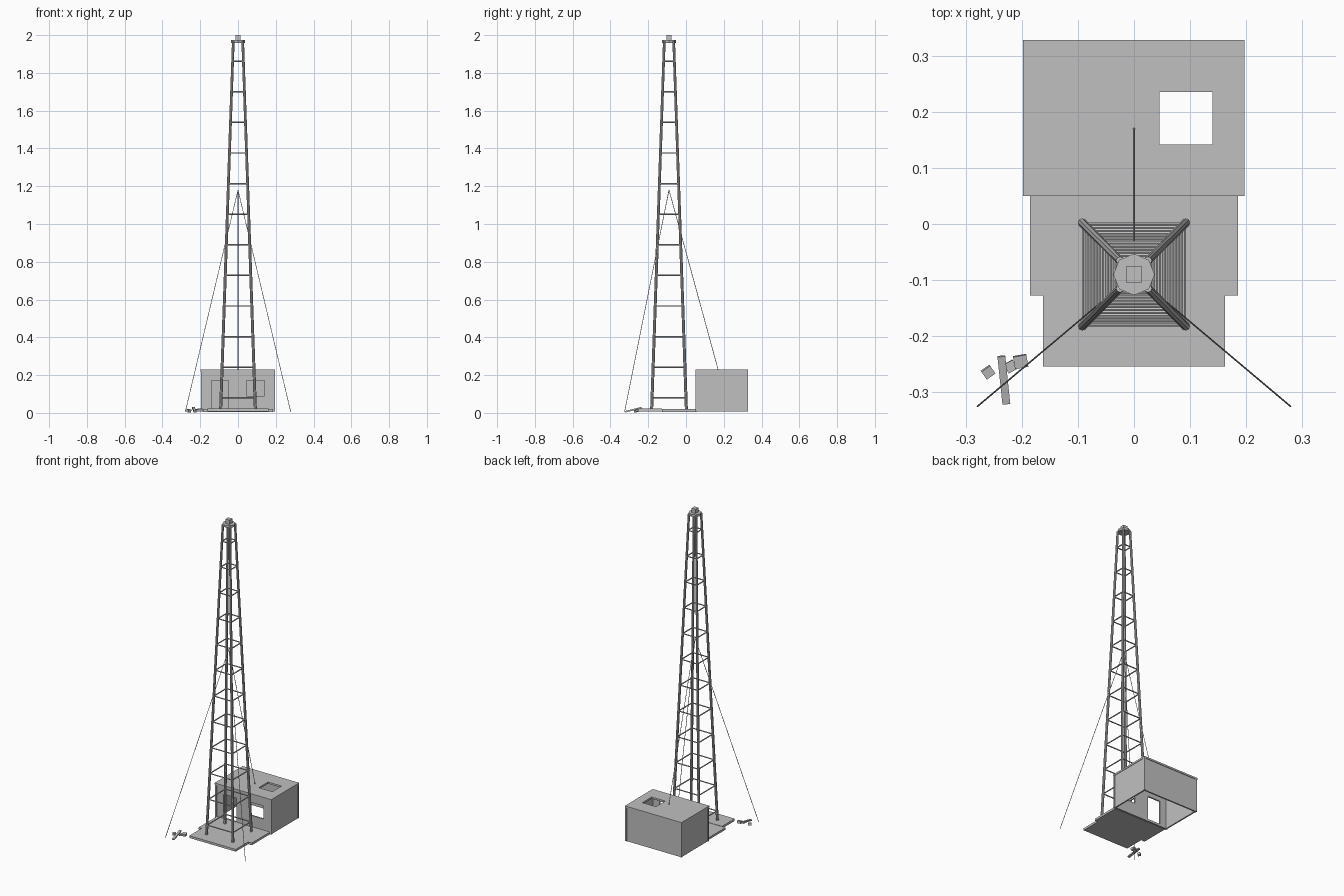
import bpy, bmesh, math
from mathutils import Vector, Matrix

if "Cube" in bpy.data.objects:
    bpy.data.objects.remove(bpy.data.objects["Cube"])

grey = bpy.data.materials.new("concrete_grey")
grey.diffuse_color = (0.53, 0.53, 0.53, 1)
grey.use_nodes = True
grey.node_tree.nodes["Principled BSDF"].inputs["Base Color"].default_value = grey.diffuse_color


def finish(name, bm):
    bmesh.ops.recalc_face_normals(bm, faces=bm.faces)
    me = bpy.data.meshes.new(name)
    bm.to_mesh(me)
    bm.free()
    me.materials.append(grey)
    ob = bpy.data.objects.new(name, me)
    bpy.context.collection.objects.link(ob)
    return ob


def add_box(bm, lo, hi):
    lo, hi = Vector(lo), Vector(hi)
    m = Matrix.Translation((lo + hi) / 2) @ Matrix.Diagonal((*(hi - lo), 1))
    bmesh.ops.create_cube(bm, size=1, matrix=m)


def box(name, lo, hi):
    bm = bmesh.new()
    add_box(bm, lo, hi)
    return finish(name, bm)


def add_rod(bm, a, b, r1, r2, sides):
    a, b = Vector(a), Vector(b)
    d = b - a
    m = Matrix.Translation((a + b) / 2) @ d.to_track_quat('Z', 'Y').to_matrix().to_4x4()
    bmesh.ops.create_cone(bm, cap_ends=True, segments=sides, radius1=r1, radius2=r2,
                          depth=d.length, matrix=m)


def pierced_panel(name, us, vs, holes, place, depth):
    """Grid of cells with some left open, thickened along depth."""
    bm = bmesh.new()
    grid = [[bm.verts.new(place(u, v)) for v in vs] for u in us]
    for i in range(len(us) - 1):
        for j in range(len(vs) - 1):
            if (i, j) not in holes:
                bm.faces.new((grid[i][j], grid[i + 1][j], grid[i + 1][j + 1], grid[i][j + 1]))
    res = bmesh.ops.extrude_face_region(bm, geom=bm.faces[:])
    bmesh.ops.translate(bm, vec=depth, verts=[g for g in res["geom"] if isinstance(g, bmesh.types.BMVert)])
    # the source faces stay as the second skin
    return finish(name, bm)


CY = -0.09                 # tower centre line
Z0, Z1 = 0.015, 1.965      # leg ends
SPREAD0, SPREAD1 = 0.092, 0.025


def spread(z):
    return SPREAD0 + (SPREAD1 - SPREAD0) * (z - Z0) / (Z1 - Z0)


def corner(i, z):
    sx, sy = ((-1, -1), (1, -1), (1, 1), (-1, 1))[i % 4]
    s = spread(z)
    return (sx * s, CY + sy * s, z)


# Tower legs
bm = bmesh.new()
for i in range(4):
    add_rod(bm, corner(i, Z0), corner(i, Z1), 0.008, 0.007, 8)
finish("tower_legs", bm)

# Horizontal brace rings
bm = bmesh.new()
for k in range(12):
    z = 0.08 + 0.162 * k
    for i in range(4):
        add_rod(bm, corner(i, z), corner(i + 1, z), 0.0038, 0.0038, 6)
finish("tower_braces", bm)

# Octagonal top plate and beacon
bm = bmesh.new()
bmesh.ops.create_cone(bm, cap_ends=True, segments=8, radius1=0.037, radius2=0.037, depth=0.014,
                      matrix=Matrix.Translation((0, CY, 1.966)))
finish("top_plate", bm)
box("beacon", (-0.014, CY - 0.014, 1.972), (0.014, CY + 0.014, 2.0))

# Guy wires
bm = bmesh.new()
for end in ((-0.279, -0.325, 0.006), (0.279, -0.325, 0.006), (0, 0.172, 0.222)):
    add_rod(bm, (0, CY, 1.18), end, 0.0016, 0.0016, 6)
finish("guy_wires", bm)

# Ground slabs
box("front_slab", (-0.162, -0.254, 0.008), (0.162, -0.127, 0.022))
box("rear_slab", (-0.185, -0.127, 0.006), (0.185, 0.055, 0.020))

# Hut: corner posts, walls set slightly inside them, roof with hatch
B, T = 0.008, 0.218
bm = bmesh.new()
for sx in (-1, 1):
    for y in (0.051, 0.315):
        x0, x1 = sorted((sx * 0.185, sx * 0.197))
        add_box(bm, (x0, y, B), (x1, y + 0.012, T))
finish("hut_posts", bm)
pierced_panel("hut_front_wall", (-0.186, -0.14, -0.05, 0.045, 0.14, 0.186),
              (B, 0.022, 0.09, 0.172, T), {(1, 1), (1, 2), (3, 2)},
              lambda u, v: (u, 0.054, v), (0, 0.009, 0))
box("hut_back_wall", (-0.186, 0.315, B), (0.186, 0.324, T))
for side, s in (("left", -1), ("right", 1)):
    x0, x1 = sorted((s * 0.185, s * 0.194))
    box(f"hut_{side}_wall", (x0, 0.062, B), (x1, 0.316, T))
pierced_panel("hut_roof", (-0.198, 0.045, 0.14, 0.197), (0.05, 0.142, 0.235, 0.328), {(1, 1)},
              lambda u, v: (u, v, T), (0, 0, 0.011))

# Loose debris beside the slab: centre, size, tilt and turn in degrees
debris = (
    ("debris_plank", (-0.232, -0.278, 0.017), (0.014, 0.088, 0.008), 14, 6),
    ("debris_block_left", (-0.260, -0.264, 0.011), (0.019, 0.017, 0.014), 10, 35),
    ("debris_block_right", (-0.202, -0.245, 0.016), (0.024, 0.022, 0.014), 8, 10),
    ("debris_link", (-0.220, -0.254, 0.014), (0.018, 0.018, 0.010), 5, 30),
)
for name, c, size, tilt, turn in debris:
    ob = box(name, [-s / 2 for s in size], [s / 2 for s in size])
    ob.location = c
    ob.rotation_euler = (math.radians(tilt), 0, math.radians(turn))
